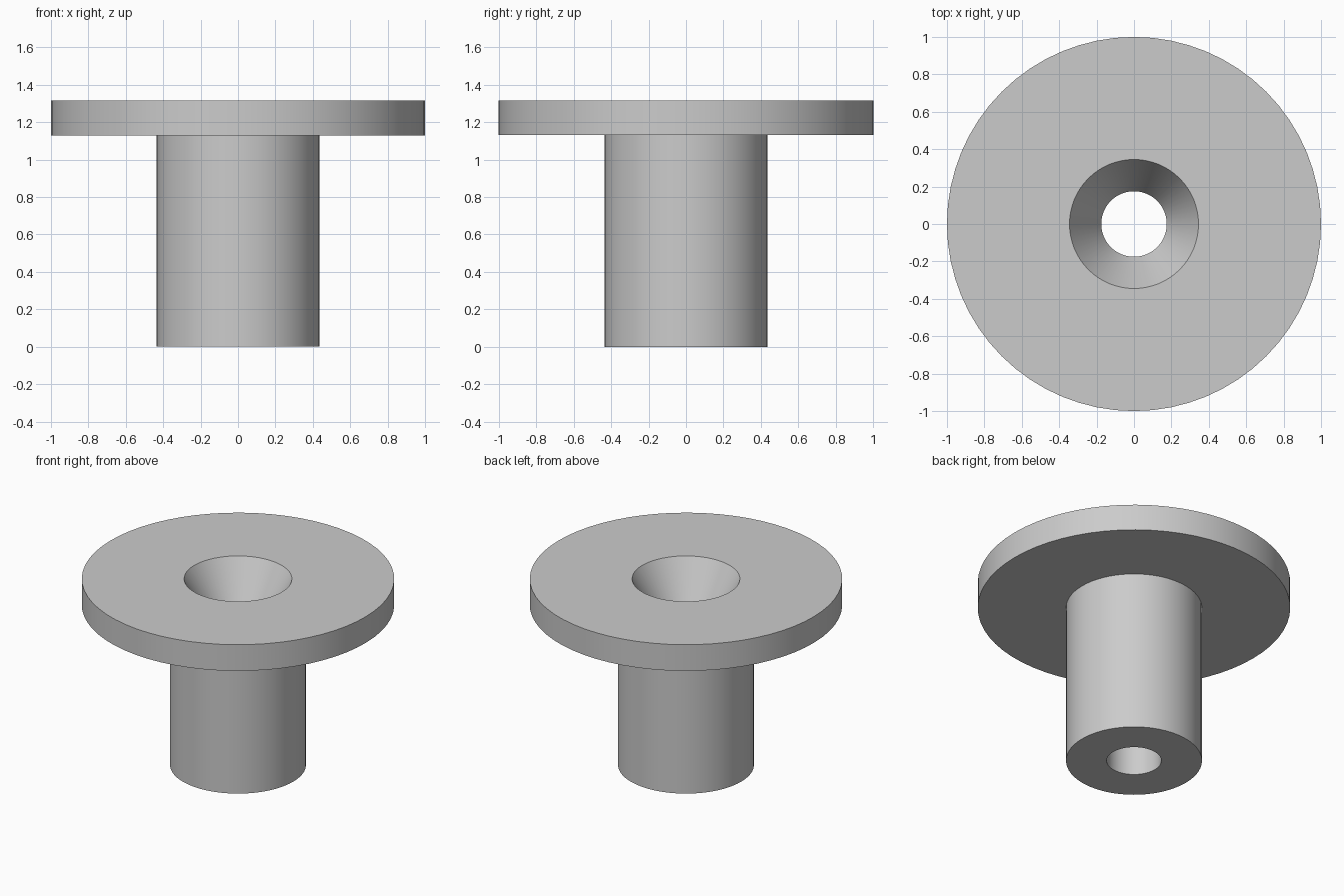
import bpy
import bmesh
import math

cube = bpy.data.objects.get("Cube")
if cube:
    bpy.data.objects.remove(cube, do_unlink=True)

SEGMENTS = 64
HEIGHT = 1.315
FLANGE_BOTTOM = 1.13
FLANGE_R = 1.0
SLEEVE_R = 0.435
BORE_R = 0.175
SINK_R = 0.345
SINK_DEPTH = 0.295

# Plain grey material
grey = bpy.data.materials.new("plain_grey")
grey.use_nodes = True
colour = (0.6, 0.6, 0.6, 1)
grey.diffuse_color = colour
grey.node_tree.nodes["Principled BSDF"].inputs["Base Color"].default_value = colour

# Closed cross-section: bore, sleeve, flange and countersink
profile = [
    (BORE_R, 0),
    (SLEEVE_R, 0),
    (SLEEVE_R, FLANGE_BOTTOM),
    (FLANGE_R, FLANGE_BOTTOM),
    (FLANGE_R, HEIGHT),
    (SINK_R, HEIGHT),
    (BORE_R, HEIGHT - SINK_DEPTH),
]

# Revolve the cross-section about the upright axis
bm = bmesh.new()
verts = [bm.verts.new((r, 0, z)) for r, z in profile]
edges = [bm.edges.new((v, verts[(i + 1) % len(verts)])) for i, v in enumerate(verts)]
bmesh.ops.spin(bm, geom=verts + edges, cent=(0, 0, 0), axis=(0, 0, 1),
               angle=math.tau, steps=SEGMENTS, use_merge=True)
bmesh.ops.remove_doubles(bm, verts=bm.verts[:], dist=0.0001)
bmesh.ops.recalc_face_normals(bm, faces=bm.faces[:])

mesh = bpy.data.meshes.new("flanged_bushing")
bm.to_mesh(mesh)
bm.free()
mesh.materials.append(grey)
bushing = bpy.data.objects.new("flanged_bushing", mesh)
bpy.context.collection.objects.link(bushing)

# Smooth round walls with crisp rims
bpy.ops.object.select_all(action='DESELECT')
bushing.select_set(True)
bpy.context.view_layer.objects.active = bushing
bpy.ops.object.shade_smooth_by_angle(angle=math.radians(25))
